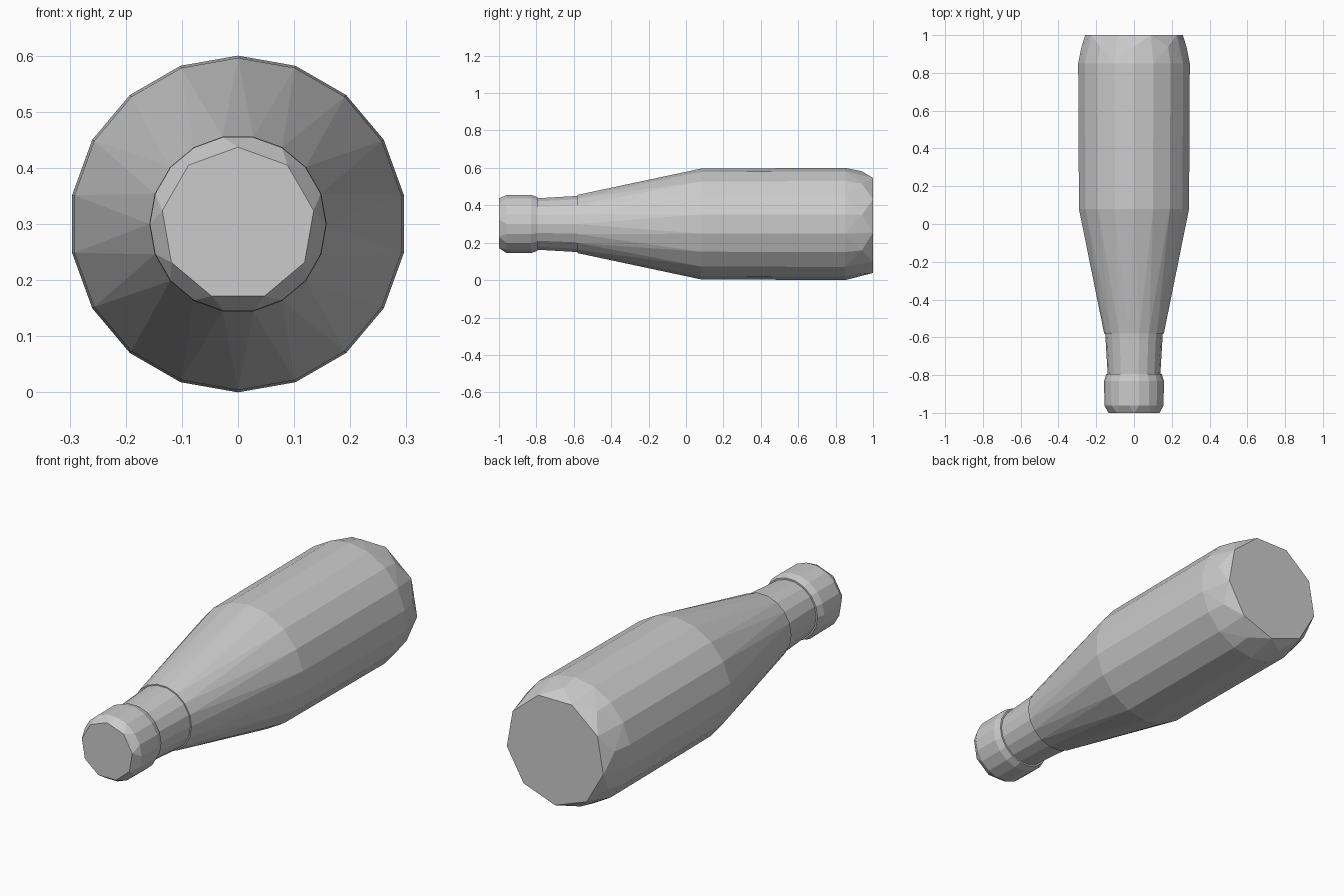
import bpy
import bmesh
from math import cos, sin, pi

cube = bpy.data.objects.get("Cube")
if cube:
    bpy.data.objects.remove(cube, do_unlink=True)

AXIS_Z = 0.3

grey = bpy.data.materials.new("plain grey")
grey.use_nodes = True
grey.diffuse_color = (0.6, 0.6, 0.6, 1)
grey.node_tree.nodes["Principled BSDF"].inputs["Base Color"].default_value = (0.6, 0.6, 0.6, 1)


def faceted_part(name, rings):
    """Convex faceted solid wrapped around rings of (y, radius, sides, turn)."""
    bm = bmesh.new()
    for y, radius, sides, turn in rings:
        for i in range(sides):
            a = 2 * pi * (i + turn) / sides
            bm.verts.new((radius * cos(a), y, AXIS_Z + radius * sin(a)))
    hull = bmesh.ops.convex_hull(bm, input=bm.verts)
    loose = [v for v in hull["geom_interior"] if isinstance(v, bmesh.types.BMVert)]
    bmesh.ops.delete(bm, geom=loose, context="VERTS")
    bmesh.ops.dissolve_limit(bm, angle_limit=0.01, verts=bm.verts, edges=bm.edges)
    bmesh.ops.recalc_face_normals(bm, faces=bm.faces)
    mesh = bpy.data.meshes.new(name)
    bm.to_mesh(mesh)
    bm.free()
    mesh.materials.append(grey)
    obj = bpy.data.objects.new(name, mesh)
    bpy.context.collection.objects.link(obj)
    return obj


# Tapered shoulder, straight barrel and chamfered base
faceted_part("bottle_body", [
    (-0.58, 0.158, 18, 0),
    (0.08, 0.296, 18, 0.5),
    (0.85, 0.3, 18, 0.5),
    (0.94, 0.282, 9, 0.25),
    (1.0, 0.262, 9, 0.75),
])

# Neck, slightly narrower than the body and the cap
faceted_part("bottle_neck", [
    (-0.82, 0.138, 18, 0),
    (-0.57, 0.153, 18, 0),
])

# Rounded cap
faceted_part("bottle_cap", [
    (-1.0, 0.137, 9, 0.25),
    (-0.96, 0.157, 18, 0),
    (-0.83, 0.158, 18, 0),
    (-0.795, 0.147, 18, 0),
])
